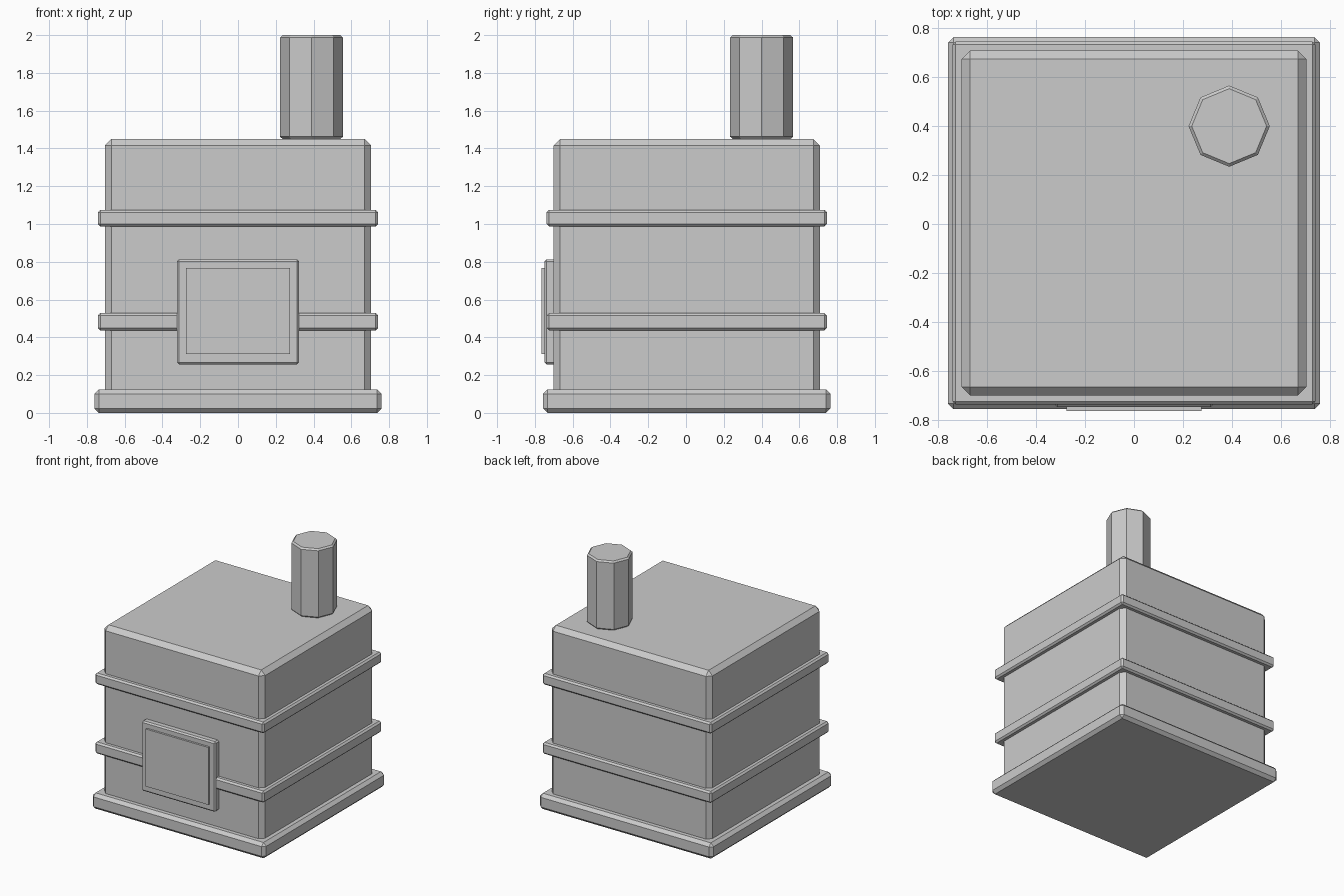
import bpy

if "Cube" in bpy.data.objects:
    bpy.data.objects.remove(bpy.data.objects["Cube"])

CY = 0.004  # the body sits slightly back because the door protrudes at the front


def bevel(obj, width):
    if width:
        mod = obj.modifiers.new("Bevel", "BEVEL")
        mod.width = width
        mod.segments = 1
        mod.limit_method = "ANGLE"
        mod.angle_limit = 1.0  # leaves the 45 degree sides of the chimney alone


def box(name, x, y, z, width=0.0):
    """Box from (min, max) ranges with chamfered edges."""
    bpy.ops.mesh.primitive_cube_add(size=1, location=[sum(r) / 2 for r in (x, y, z)])
    obj = bpy.context.object
    obj.name = name
    obj.scale = [r[1] - r[0] for r in (x, y, z)]
    bpy.ops.object.transform_apply(location=False, rotation=False, scale=True)
    bevel(obj, width)
    return obj


def slab(name, half, z, width):
    """Square slab around the vertical axis of the body."""
    return box(name, (-half, half), (CY - half, CY + half), z, width)


# Body and plinth
slab("furnace_body", 0.705, (0.08, 1.45), 0.035)
slab("base_plinth", 0.761, (0.0, 0.125), 0.024)

# Bands around the body
slab("lower_band", 0.742, (0.437, 0.528), 0.013)
slab("upper_band", 0.742, (0.987, 1.075), 0.013)

# Door frame and raised panel
box("door_frame", (-0.323, 0.323), (-0.749, -0.66), (0.257, 0.813), 0.011)
box("door_panel", (-0.275, 0.275), (-0.765, -0.72), (0.312, 0.767))

# Eight-sided chimney
bpy.ops.mesh.primitive_cylinder_add(vertices=8, radius=0.166, depth=0.55,
                                    location=(0.389, 0.4, 1.725))
chimney = bpy.context.object
chimney.name = "chimney"
bevel(chimney, 0.012)
